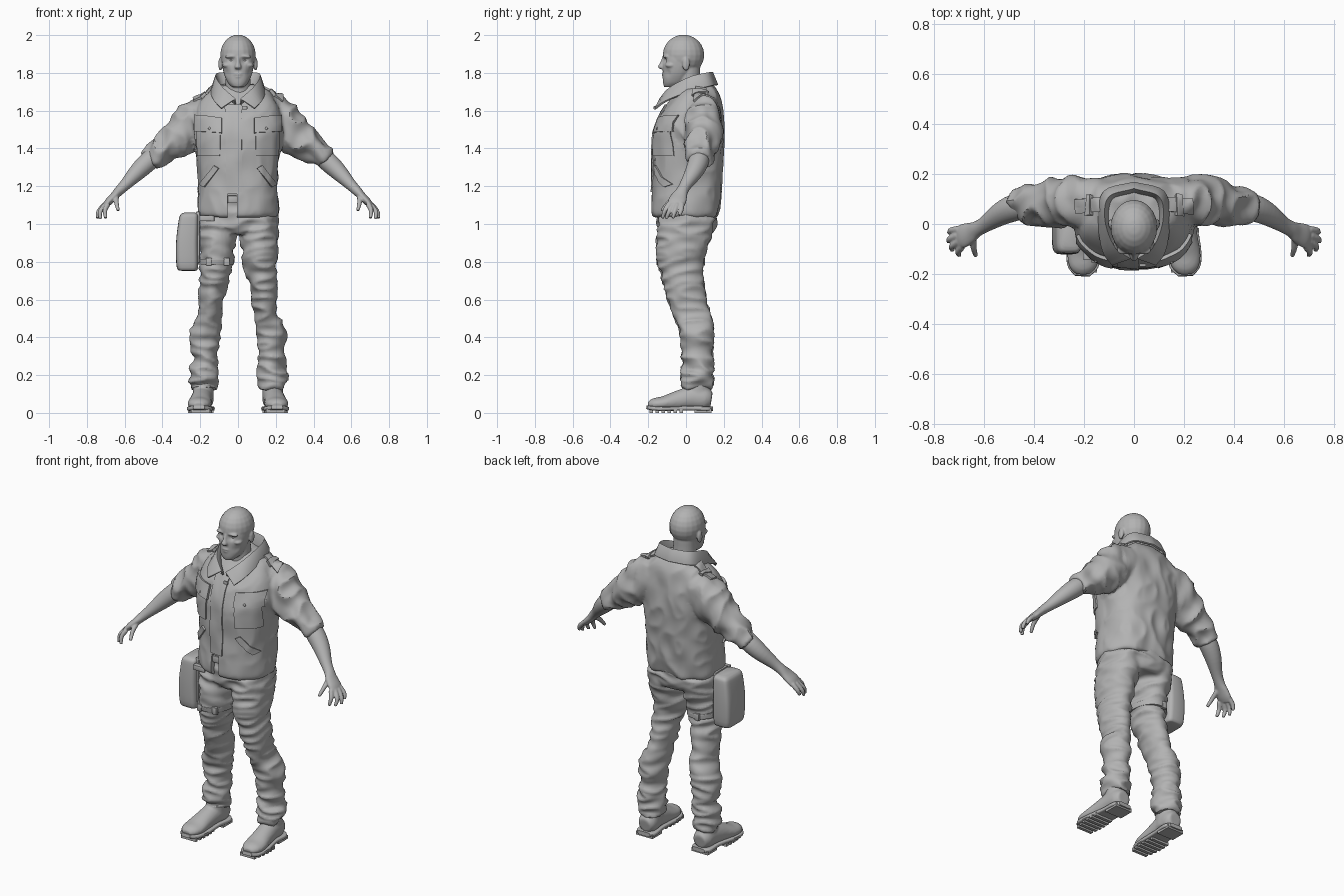
import bpy, bmesh, math
from mathutils import Vector, Matrix, noise
from mathutils.bvhtree import BVHTree

if "Cube" in bpy.data.objects:
    bpy.data.objects.remove(bpy.data.objects["Cube"])

grey = bpy.data.materials.new("plain grey")
grey.use_nodes = True
grey.diffuse_color = (0.45, 0.45, 0.45, 1)
grey.node_tree.nodes["Principled BSDF"].inputs["Base Color"].default_value = grey.diffuse_color
BOTH = (1, -1)
X, Y = Vector((1, 0, 0)), Vector((0, 1, 0))


def finish(ob):
    """Bake modifiers, set the colour and shading."""
    dg = bpy.context.evaluated_depsgraph_get()
    me = bpy.data.meshes.new_from_object(ob.evaluated_get(dg))
    ob.modifiers.clear()
    ob.data = me
    me.materials.clear()
    me.materials.append(grey)
    me.shade_smooth()
    me.set_sharp_from_angle(angle=math.radians(40))
    return ob


def make(name, bm, *mods):
    bmesh.ops.recalc_face_normals(bm, faces=bm.faces[:])
    me = bpy.data.meshes.new(name)
    bm.to_mesh(me)
    bm.free()
    ob = bpy.data.objects.new(name, me)
    bpy.context.scene.collection.objects.link(ob)
    for kind, settings in mods:
        m = ob.modifiers.new(kind.title(), kind)
        for k, v in settings.items():
            setattr(m, k, v)
    return finish(ob)


def fuse(voxel, smooth):
    return (("REMESH", dict(mode="VOXEL", voxel_size=voxel)),
            ("SMOOTH", dict(factor=0.5, iterations=smooth)))


def spline(pts, steps=4):
    p = [Vector(q) for q in pts]
    p = [2 * p[0] - p[1]] + p + [2 * p[-1] - p[-2]]
    out = []
    for a, b, c, d in zip(p, p[1:], p[2:], p[3:]):
        for s in range(steps):
            t = s / steps
            out.append(0.5 * (2 * b + (c - a) * t + (2 * a - 5 * b + 4 * c - d) * t * t
                              + (3 * b - a - 3 * c + d) * t ** 3))
    return out + [p[-2]]


def loft(bm, rings, ref=None, power=2, signs=(1,), sides=28):
    """Closed tube through rings (x, y, z, half width, half depth)."""
    path = spline(rings)
    for sx in signs:
        loops = []
        for i, q in enumerate(path):
            u, v = X, Y
            if ref:
                t = Vector(path[min(i + 1, len(path) - 1)][:3]) - Vector(path[max(i - 1, 0)][:3])
                v = t.normalized().cross(ref).normalized()
                u = v.cross(t.normalized())
            loop = []
            for k in range(sides):
                w = math.tau * k / sides
                c, s = (math.copysign(abs(f) ** (2 / power), f) for f in (math.cos(w), math.sin(w)))
                p = Vector(q[:3]) + u * c * q[3] + v * s * q[4]
                loop.append(bm.verts.new((p.x * sx, p.y, p.z)))
            loops.append(loop)
        for a, b in zip(loops, loops[1:]):
            for k in range(sides):
                j = (k + 1) % sides
                bm.faces.new((a[k], a[j], b[j], b[k]))
        bm.faces.new(loops[0])
        bm.faces.new(loops[-1])


def blob(bm, c, r, signs=(1,)):
    for sx in signs:
        bmesh.ops.create_uvsphere(bm, u_segments=20, v_segments=12, radius=1,
                                  matrix=Matrix.LocRotScale(Vector((c[0] * sx, c[1], c[2])), None, Vector(r)))


def box(bm, c, size):
    bmesh.ops.create_cube(bm, size=1, matrix=Matrix.LocRotScale(Vector(c), None, Vector(size)))


def crease(ob, freq, amp):
    """Cloth folds: ridged noise along the normals."""
    normals = [v.normal.copy() for v in ob.data.vertices]
    for v, n in zip(ob.data.vertices, normals):
        f = noise.noise(Vector(a * b for a, b in zip(v.co, freq)))
        v.co += n * amp(v.co) * (0.25 - abs(f)) * 2


def dent(ob, centre, radius, push):
    for v in ob.data.vertices:
        for sx in BOTH:
            d = (v.co - Vector((centre[0] * sx, centre[1], centre[2]))).length / radius
            v.co += Vector(push) * math.exp(-d * d * 2)


# Jacket: torso and sleeves fused, with a notch at the open hem
bm = bmesh.new()
loft(bm, [(0, -.002, 1.035, .2, .17), (0, -.003, 1.07, .215, .18), (0, .005, 1.2, .208, .182),
          (0, .01, 1.4, .222, .187), (0, .017, 1.5, .235, .183), (0, .035, 1.6, .225, .158),
          (0, .055, 1.68, .185, .12), (0, .06, 1.735, .11, .085)], power=2.5, sides=40)
loft(bm, [(.13, .085, 1.61, .09, .09), (.2, .09, 1.56, .1, .12), (.285, .09, 1.478, .1, .105),
          (.385, .08, 1.405, .083, .078), (.44, .075, 1.36, .073, .066), (.468, .07, 1.335, .066, .06)],
     ref=Y, signs=BOTH)
jacket = make("jacket", bm, *fuse(.011, 5))
crease(jacket, (11, 9, 7), lambda p: .02 if abs(p.x) > .22 else .012 if p.y > 0 else .006)
bm = bmesh.new()
box(bm, (-.03, -.25, 1.06), (.05, .24, .2))
notch = make("hem_notch_cutter", bm)
notch.hide_render = True
notch.hide_viewport = False
cut = jacket.modifiers.new("Notch", "BOOLEAN")
cut.operation, cut.object = "DIFFERENCE", notch
finish(jacket)
bpy.data.objects.remove(notch)

# Trousers: pelvis and legs fused
bm = bmesh.new()
loft(bm, [(0, .005, 1.2, .18, .15), (0, .005, 1.08, .2, .155), (0, .005, 1., .212, .157),
          (0, .005, .95, .17, .13)], power=2.3)
loft(bm, [(.11, .005, 1.03, .1, .15), (.113, -.013, .92, .1, .143), (.115, -.03, .8, .09, .12),
          (.13, -.013, .68, .075, .108), (.14, .005, .6, .065, .103), (.14, .026, .54, .065, .1),
          (.168, .05, .46, .078, .094), (.175, .058, .4, .081, .089), (.178, .06, .29, .066, .08),
          (.184, .06, .21, .076, .083), (.181, .06, .13, .068, .078)], signs=BOTH)
trousers = make("trousers", bm, *fuse(.01, 4))
crease(trousers, (6, 6, 17), lambda p: .024 if p.z < .3 else .014)

# Head and neck
bm = bmesh.new()
blob(bm, (0, -.013, 1.895), (.094, .11, .107))
loft(bm, [(0, -.078, 1.725, .032, .038), (0, -.062, 1.75, .055, .06), (0, -.045, 1.8, .076, .078),
          (0, -.03, 1.86, .086, .092), (0, -.02, 1.91, .085, .095)], power=2.3)
loft(bm, [(0, .03, 1.6, .08, .08), (0, .012, 1.74, .066, .066), (0, .005, 1.84, .066, .07)])
loft(bm, [(0, -.112, 1.888, .01, .012), (0, -.123, 1.855, .011, .014), (0, -.13, 1.832, .018, .019),
          (0, -.124, 1.82, .014, .012)])
blob(bm, (.034, -.106, 1.886), (.036, .018, .01), BOTH)
blob(bm, (.055, -.08, 1.84), (.028, .03, .016), BOTH)
blob(bm, (.093, .0, 1.847), (.011, .02, .036), BOTH)
blob(bm, (0, -.116, 1.793), (.027, .013, .007))
blob(bm, (0, -.114, 1.78), (.023, .013, .008))
blob(bm, (0, -.103, 1.743), (.022, .018, .016))
head = make("head", bm, *fuse(.005, 3))
dent(head, (.035, -.115, 1.866), .022, (0, .014, 0))
dent(head, (.06, -.1, 1.8), .03, (0, .008, 0))
dent(head, (.1, -.006, 1.85), .012, (0, .003, 0))
bm = bmesh.new()
blob(bm, (.035, -.09, 1.866), (.014, .014, .01), BOTH)
make("eyes", bm)

# Forearms and hands
bm = bmesh.new()
loft(bm, [(.4, .08, 1.395, .045, .045), (.47, .068, 1.335, .054, .052), (.53, .043, 1.278, .048, .046),
          (.595, .0, 1.21, .033, .031), (.63, -.02, 1.175, .032, .026), (.655, -.035, 1.148, .042, .022),
          (.685, -.048, 1.118, .048, .02), (.705, -.058, 1.096, .042, .014)], ref=Y, signs=BOTH)
fingers = [((.69, -.09, 1.105), (.705, -.112, 1.07), (.7, -.125, 1.03)),
           ((.703, -.07, 1.1), (.73, -.09, 1.065), (.728, -.105, 1.028)),
           ((.708, -.047, 1.1), (.738, -.06, 1.065), (.744, -.07, 1.03)),
           ((.702, -.022, 1.105), (.732, -.025, 1.075), (.742, -.035, 1.046)),
           ((.645, -.05, 1.145), (.643, -.095, 1.11), (.634, -.128, 1.07))]
for joints in fingers:
    loft(bm, [(*j, r, r) for j, r in zip(joints, (.015, .0125, .009))], ref=X, signs=BOTH, sides=12)
make("arms_and_hands", bm, *fuse(.005, 2))

# Boots with heeled, lugged soles
bm = bmesh.new()
loft(bm, [(.185, .135, .07, .04, .04), (.185, .1, .075, .056, .062), (.19, .03, .078, .056, .062),
          (.197, -.05, .063, .058, .052), (.203, -.12, .05, .064, .038), (.206, -.17, .045, .055, .032),
          (.207, -.2, .038, .03, .018)], ref=X, signs=BOTH)
loft(bm, [(.185, .06, .05, .055, .07), (.183, .06, .18, .055, .065)], signs=BOTH)
make("boots", bm, *fuse(.008, 3))
bm = bmesh.new()
loft(bm, [(.184, .143, .022, .04, .012), (.185, .11, .022, .062, .013), (.19, .02, .025, .058, .012),
          (.2, -.1, .022, .069, .012), (.205, -.17, .024, .062, .012), (.207, -.208, .03, .03, .01)],
     ref=X, power=5, signs=BOTH)
for sx in BOTH:
    box(bm, (.186 * sx, .09, .011), (.11, .09, .022))
    for k in range(6):
        box(bm, ((.198 + k * .001) * sx, -.185 + k * .032, .01), (.1 + .025 * math.sin(k / 2), .018, .02))
make("boot_soles", bm)

# Tall folded collar
rows = [[(.012, -.125, 1.635), (.075, -.06, 1.68), (.1, .02, 1.7), (.085, .1, 1.71), (0, .125, 1.71)],
        [(.016, -.14, 1.66), (.082, -.085, 1.72), (.117, .02, 1.775), (.1, .11, 1.797), (0, .142, 1.8)],
        [(.088, -.163, 1.61), (.125, -.105, 1.65), (.14, .02, 1.7), (.117, .13, 1.73), (0, .165, 1.735)]]
bm = bmesh.new()
fine = [spline(r, 5) for r in rows]
for sx in BOTH:
    grid = [[bm.verts.new((p.x * sx, p.y, p.z)) for p in col] for col in fine]
    for a, b in zip(grid, grid[1:]):
        for k in range(len(a) - 1):
            bm.faces.new((a[k], a[k + 1], b[k + 1], b[k]))
bmesh.ops.remove_doubles(bm, verts=bm.verts[:], dist=.0005)
make("collar", bm, ("SOLIDIFY", dict(thickness=.012, offset=0)),
     ("BEVEL", dict(width=.003, segments=2)))

# Sewn-on panels that follow the jacket
tree = BVHTree.FromPolygons([v.co for v in jacket.data.vertices], [p.vertices for p in jacket.data.polygons])


def panel(name, corners, thick, signs=BOTH, down=False, n=12):
    bm = bmesh.new()
    a, b, c, d = (Vector(q) for q in corners)
    for sx in signs:
        grid = {}
        for i in range(n + 1):
            for j in range(n + 1):
                p = a.lerp(b, i / n).lerp(d.lerp(c, i / n), j / n)
                start = (p.x * sx, p.y, 3) if down else (p.x * sx, -3, p.y)
                hit = tree.ray_cast(Vector(start), Vector((0, 0, -1)) if down else Y)[0]
                if hit:
                    grid[i, j] = bm.verts.new(hit)
        for i in range(n):
            for j in range(n):
                keys = [(i, j), (i + 1, j), (i + 1, j + 1), (i, j + 1)]
                if all(k in grid for k in keys):
                    bm.faces.new([grid[k] for k in keys])
    make(name, bm, ("SOLIDIFY", dict(thickness=thick, offset=0)))


panel("chest_pockets", [(.09, 1.54), (.215, 1.54), (.21, 1.36), (.095, 1.36)], .016)
panel("pocket_flaps", [(.085, 1.56), (.22, 1.575), (.222, 1.49), (.085, 1.48)], .028)
panel("side_pocket_welts", [(.1, 1.295), (.125, 1.31), (.2, 1.21), (.175, 1.195)], .02)
panel("front_placket", [(-.07, 1.63), (.02, 1.63), (.02, 1.17), (-.06, 1.17)], .014, signs=(1,))
panel("shoulder_straps", [(.13, .05), (.235, .045), (.235, .1), (.13, .105)], .022, down=True)
panel("strap_loops", [(.165, .035), (.19, .035), (.19, .115), (.165, .115)], .034, down=True)
bm = bmesh.new()
for sx in BOTH:
    hit = tree.ray_cast(Vector((.15 * sx, -3, 1.505)), Y)[0]
    blob(bm, hit - Y * .014, (.008, .006, .008))
make("pocket_buttons", bm)

# Zip pull and belt buckle
bm = bmesh.new()
box(bm, (.035, -.165, 1.615), (.028, .012, .02))
box(bm, (-.03, -.158, 1.13), (.05, .02, .04))
make("zip_pull_and_buckle", bm, ("BEVEL", dict(width=.004, segments=2)))

# Thigh pouch with its straps
bm = bmesh.new()
loft(bm, [(-.262, -.03, .752, .035, .06), (-.268, -.03, .77, .056, .085), (-.27, -.03, .9, .058, .092),
          (-.262, -.03, 1.02, .052, .088), (-.258, -.03, 1.05, .045, .08), (-.256, -.03, 1.06, .03, .06)], power=5)
make("thigh_pouch", bm)
bm = bmesh.new()
loft(bm, [(-.117, -.028, .785, .096, .126), (-.116, -.03, .815, .098, .129)])
for x, y in ((-.155, -.145), (-.06, -.135), (-.14, .09)):
    box(bm, (x, y, .8), (.03, .02, .042))
box(bm, (-.212, -.03, .93), (.02, .12, .27))
box(bm, (-.165, -.128, 1.03), (.08, .03, .03))
make("thigh_straps", bm, ("BEVEL", dict(width=.003, segments=2)))
